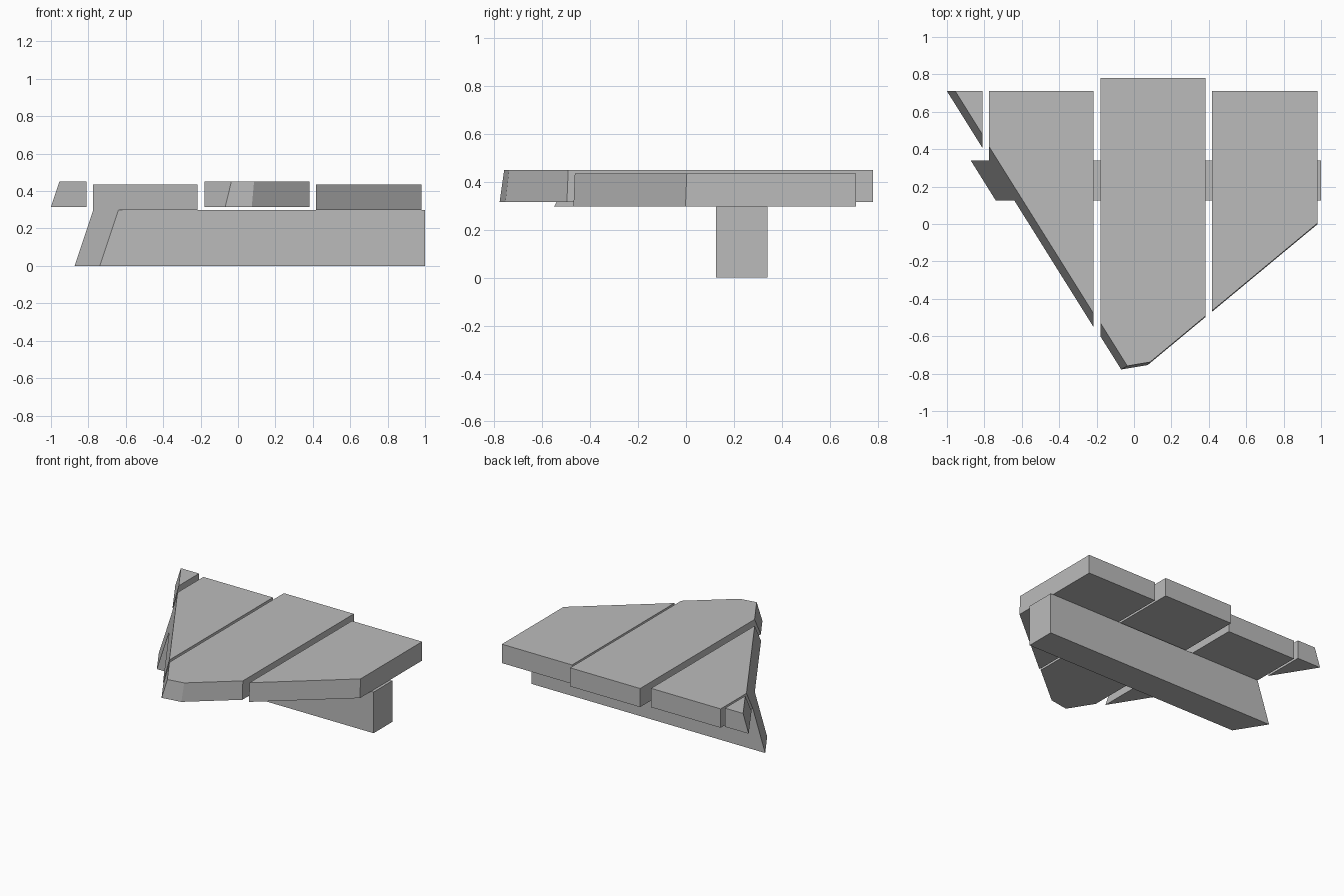
import bpy
import bmesh
from mathutils import Vector

cube = bpy.data.objects.get("Cube")
if cube:
    bpy.data.objects.remove(cube, do_unlink=True)

# Single flat grey
grey = bpy.data.materials.new("plain grey")
grey.use_nodes = True
colour = (0.5, 0.5, 0.5, 1)
grey.diffuse_color = colour
grey.node_tree.nodes["Principled BSDF"].inputs["Base Color"].default_value = colour

# Break planes: point on plane, normal pointing into the kept side
LEFT_BREAK = (Vector((-1, 0.71, 0.315)), Vector((1, 0.626, -0.333)))
RIGHT_BREAK = (Vector((0.383, -0.497, 0.315)), Vector((-0.83, 1, -0.04)))
TIP_BREAK = (Vector((-0.07, -0.778, 0.315)), Vector((-0.168, 1, -0.1)))


def broken_board(name, x, y, z, breaks):
    """Box spanning the given ranges, snapped off along the break planes."""
    bm = bmesh.new()
    bmesh.ops.create_cube(bm, size=1)
    for v in bm.verts:
        v.co = [(lo + hi) / 2 + c * (hi - lo) for c, (lo, hi) in zip(v.co, (x, y, z))]
    for point, normal in breaks:
        bmesh.ops.bisect_plane(bm, geom=bm.verts[:] + bm.edges[:] + bm.faces[:],
                               dist=1e-5, plane_co=point, plane_no=normal,
                               clear_inner=True)
        rim = [e for e in bm.edges if e.is_boundary]
        if rim:
            bmesh.ops.holes_fill(bm, edges=rim, sides=0)
    bmesh.ops.recalc_face_normals(bm, faces=bm.faces)
    mesh = bpy.data.meshes.new(name)
    bm.to_mesh(mesh)
    bm.free()
    mesh.materials.append(grey)
    obj = bpy.data.objects.new(name, mesh)
    bpy.context.collection.objects.link(obj)
    return obj


HIGH = (0.315, 0.45)
LOW = (0.298, 0.435)

# Planks, from the model's right to its left
broken_board("splinter_plank", (-1.1, -0.81), (-1, 0.71), HIGH, [LEFT_BREAK])
broken_board("right_plank", (-0.775, -0.217), (-1, 0.71), LOW, [LEFT_BREAK])
broken_board("middle_plank", (-0.178, 0.383), (-1, 0.78), HIGH,
             [LEFT_BREAK, RIGHT_BREAK, TIP_BREAK])
broken_board("left_plank", (0.417, 0.98), (-1, 0.71), LOW, [RIGHT_BREAK])

# Cross beam underneath
broken_board("cross_beam", (-1.1, 1), (0.125, 0.34), (0, 0.298), [LEFT_BREAK])
